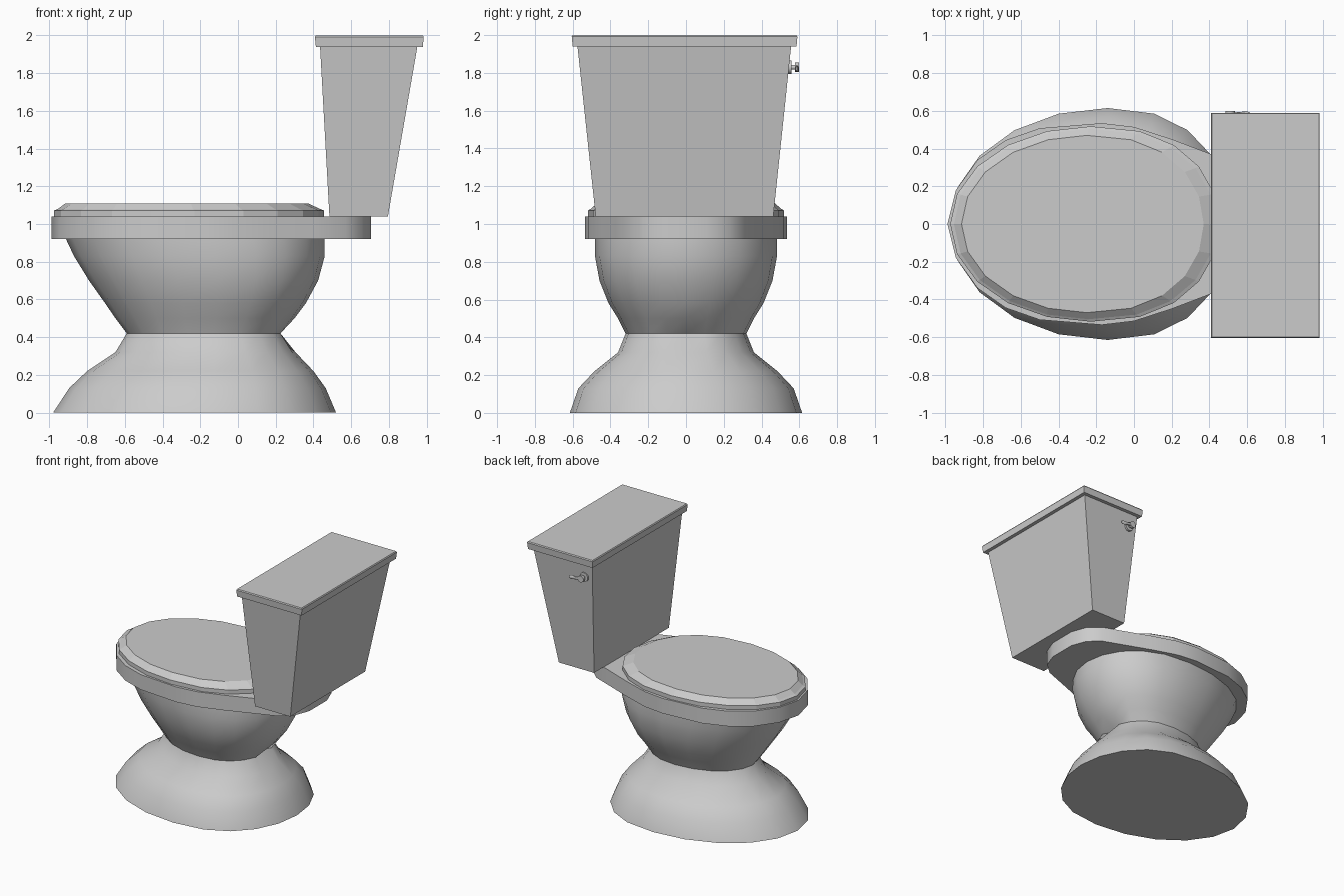
import bpy, bmesh, math
from mathutils import Matrix

if "Cube" in bpy.data.objects:
    bpy.data.objects.remove(bpy.data.objects["Cube"])


def finish(name, bm, smooth=None):
    bmesh.ops.recalc_face_normals(bm, faces=bm.faces)
    mesh = bpy.data.meshes.new(name)
    bm.to_mesh(mesh)
    bm.free()
    ob = bpy.data.objects.new(name, mesh)
    bpy.context.collection.objects.link(ob)
    if smooth:
        bpy.ops.object.select_all(action='DESELECT')
        ob.select_set(True)
        bpy.context.view_layer.objects.active = ob
        bpy.ops.object.shade_smooth_by_angle(angle=math.radians(smooth))
    return ob


def loft(name, rings, smooth=None):
    """Skin a stack of equal-length point rings and cap both ends."""
    bm = bmesh.new()
    loops = [[bm.verts.new(p) for p in ring] for ring in rings]
    for a, b in zip(loops, loops[1:]):
        for i in range(len(a)):
            j = (i + 1) % len(a)
            bm.faces.new((a[i], a[j], b[j], b[i]))
    bm.faces.new(loops[0][::-1])
    bm.faces.new(loops[-1])
    return finish(name, bm, smooth)


def egg(x0, x1, hy, z, cx, n=20, p=0.83):
    """Egg-shaped ring: pointed to -x, blunter to +x."""
    ring = []
    for i in range(n):
        t = 2 * math.pi * i / n
        c, s = math.cos(t), math.sin(t)
        x = cx + (x1 - cx) * abs(c) ** p if c > 0 else cx + (cx - x0) * c
        ring.append((x, hy * s, z))
    return ring


def rect(x0, x1, y0, y1, z):
    return [(x0, y0, z), (x1, y0, z), (x1, y1, z), (x0, y1, z)]


# Pedestal and bowl: z, front x, back x, half width
profile = [
    (0.00, -0.98, 0.52, 0.615), (0.13, -0.895, 0.465, 0.57),
    (0.22, -0.80, 0.40, 0.485), (0.32, -0.65, 0.305, 0.36),
    (0.42, -0.59, 0.24, 0.32), (0.50, -0.65, 0.30, 0.36),
    (0.58, -0.705, 0.36, 0.41), (0.70, -0.79, 0.425, 0.458),
    (0.83, -0.87, 0.46, 0.482), (0.93, -0.917, 0.46, 0.482)]
rings = [egg(x0, x1, hy, z, x0 + 0.56 * (x1 - x0)) for z, x0, x1, hy in profile]
rings[4][0] = (0.17, 0, 0.42)  # dimple at the back of the neck
loft("pedestal_bowl", rings, 35)

# Rim slab with a tail running under the tank
half = [(-0.945, 0.18), (-0.83, 0.34), (-0.68, 0.445), (-0.50, 0.508),
        (-0.17, 0.535), (0.0, 0.515), (0.20, 0.45), (0.41, 0.37),
        (0.57, 0.31), (0.66, 0.23), (0.705, 0.11)]
outline = [(-0.99, 0)] + half + [(x, -y) for x, y in reversed(half)]
loft("rim", [[(x, y, z) for x, y in outline] for z in (0.92, 1.04)], 30)

# Closed seat lid with a sloped edge
loft("seat_lid", [egg(-0.975, 0.455, 0.518, 1.035, -0.23),
                  egg(-0.975, 0.455, 0.518, 1.072, -0.23),
                  egg(-0.955, 0.435, 0.505, 1.080, -0.24),
                  egg(-0.915, 0.37, 0.47, 1.11, -0.25)])

# Tank and tank lid
loft("tank", [rect(0.485, 0.795, -0.478, 0.462, 1.04),
              rect(0.435, 0.952, -0.575, 0.557, 1.945)])
loft("tank_lid", [rect(0.413, 0.98, -0.60, 0.585, 1.94),
                  rect(0.408, 0.985, -0.605, 0.59, 1.992),
                  rect(0.413, 0.98, -0.60, 0.585, 2.0)])


# Flush handle: wall plate, stem, knob and lever
def disc(bm, x, y0, y1, z, r):
    m = Matrix.Translation((x, (y0 + y1) / 2, z)) @ Matrix.Rotation(math.pi / 2, 4, 'X')
    bmesh.ops.create_cone(bm, cap_ends=True, segments=14, radius1=r, radius2=r,
                          depth=y1 - y0, matrix=m)


bm = bmesh.new()
disc(bm, 0.51, 0.53, 0.558, 1.83, 0.036)
disc(bm, 0.51, 0.55, 0.585, 1.83, 0.013)
disc(bm, 0.51, 0.577, 0.598, 1.83, 0.026)
finish("flush_handle", bm, 30)

lever = [(0.50, 0.015, 1.83), (0.56, 0.013, 1.824), (0.60, 0.016, 1.82), (0.615, 0.008, 1.82)]
loft("flush_lever", [[(x, 0.587 + 0.6 * h * math.cos(a), z + h * math.sin(a))
                      for a in [math.pi * k / 4 for k in range(8)]]
                     for x, h, z in lever], 40)
